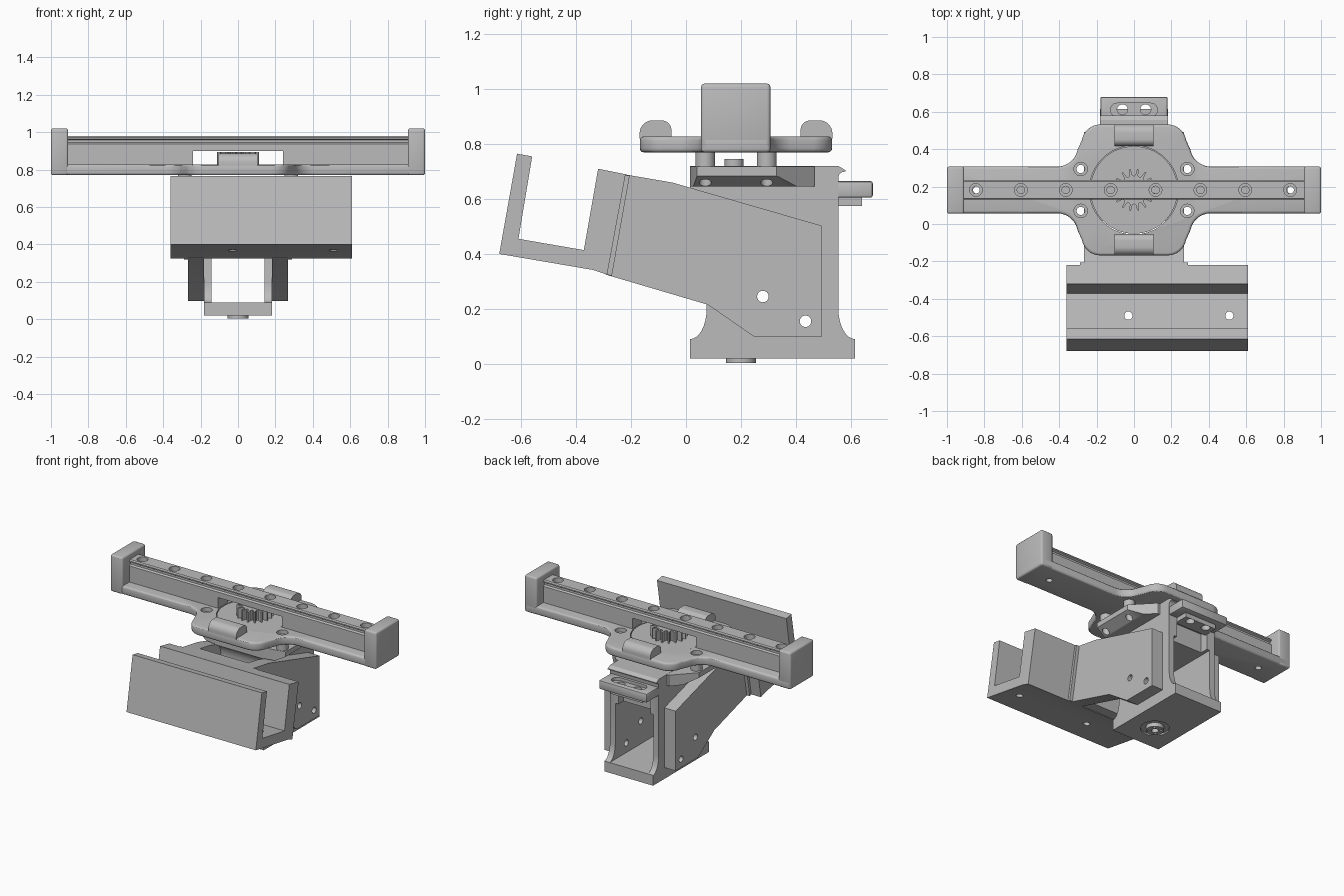
import bpy, bmesh
from math import sin, cos, pi, radians

if "Cube" in bpy.data.objects:
    bpy.data.objects.remove(bpy.data.objects["Cube"])

grey = bpy.data.materials.new("plain_grey")
grey.use_nodes = True
grey.diffuse_color = (0.5, 0.5, 0.5, 1)
grey.node_tree.nodes["Principled BSDF"].inputs["Base Color"].default_value = (0.5, 0.5, 0.5, 1)


def prism(name, pts, axis, a, b):
    """Extrude a 2D outline along an axis from a to b."""
    place = {"x": lambda p, h: (h, p[0], p[1]),
             "y": lambda p, h: (p[0], h, p[1]),
             "z": lambda p, h: (p[0], p[1], h)}[axis]
    bm = bmesh.new()
    low = [bm.verts.new(place(p, a)) for p in pts]
    high = [bm.verts.new(place(p, b)) for p in pts]
    bm.faces.new(low)
    bm.faces.new(high)
    for i in range(len(pts)):
        j = (i + 1) % len(pts)
        bm.faces.new((low[i], low[j], high[j], high[i]))
    bmesh.ops.recalc_face_normals(bm, faces=bm.faces)
    mesh = bpy.data.meshes.new(name)
    bm.to_mesh(mesh)
    bm.free()
    mesh.materials.append(grey)
    obj = bpy.data.objects.new(name, mesh)
    bpy.context.collection.objects.link(obj)
    return obj


def box(name, x0, x1, y0, y1, z0, z1):
    return prism(name, [(x0, y0), (x1, y0), (x1, y1), (x0, y1)], "z", z0, z1)


def cyl(name, u, v, r, a, b, axis="z", n=32):
    ring = [(u + r * cos(2 * pi * i / n), v + r * sin(2 * pi * i / n)) for i in range(n)]
    return prism(name, ring, axis, a, b)


def arc(cu, cv, ru, rv, start, end, n=8):
    ts = [radians(start + (end - start) * i / n) for i in range(n + 1)]
    return [(cu + ru * cos(t), cv + rv * sin(t)) for t in ts]


def apply(obj, mod):
    bpy.context.view_layer.objects.active = obj
    bpy.ops.object.modifier_apply(modifier=mod.name)


def cut(obj, *cutters):
    for cutter in cutters:
        mod = obj.modifiers.new("cut", "BOOLEAN")
        mod.operation = "DIFFERENCE"
        mod.solver = "EXACT"
        mod.object = cutter
        apply(obj, mod)
        bpy.data.objects.remove(cutter)
    return obj


def bevel(obj, width, segments=3):
    mod = obj.modifiers.new("bevel", "BEVEL")
    mod.width = width
    mod.segments = segments
    mod.limit_method = "ANGLE"
    mod.angle_limit = radians(40)
    apply(obj, mod)
    return obj


CY = 0.182          # centre line of the slide in y
HOLES = [-0.845 + 0.24 * i for i in range(8)]
SCREWS = [(sx * 0.285, CY + sy * 0.112) for sx in (-1, 1) for sy in (-1, 1)]

# Slide plate: long bar with a rounded wide middle
quarter = ([(1.0, 0.125)] + arc(0.41, 0.235, 0.11, 0.11, 270, 190)
           + arc(0.18, 0.25, 0.1, 0.1, 10, 90))
quads = [(1, 1), (-1, 1), (-1, -1), (1, -1)]
outline = []
for sx, sy in quads:
    part = [(sx * x, CY + sy * y) for x, y in quarter]
    outline += part if sx * sy > 0 else part[::-1]
plate = bevel(prism("slide_plate", outline, "z", 0.77, 0.828), 0.014)
cut(plate, cyl("c", 0, CY, 0.238, 0.7, 0.9, n=64))
for x, y in SCREWS:
    cut(plate, cyl("c", x, y, 0.036, 0.8, 0.9), cyl("c", x, y, 0.022, 0.7, 0.9))
for x in (HOLES[0], HOLES[-1]):
    cut(plate, cyl("c", x, CY, 0.02, 0.7, 0.9))

# Turntable disc and pinion
cyl("turntable_disc", 0, CY, 0.234, 0.772, 0.826, n=64)
teeth = 16
gear = []
for i in range(teeth):
    for step, r in ((0, 0.075), (0.3, 0.08), (0.42, 0.113), (0.62, 0.113), (0.74, 0.08)):
        t = 2 * pi * (i + step) / teeth
        gear.append((r * cos(t), CY + r * sin(t)))
prism("pinion_gear", gear, "z", 0.82, 0.895)

# End blocks, rail and rail supports
for s, side in ((-1, "right"), (1, "left")):
    x0, x1 = sorted((s * 0.908, s))
    bevel(box(side + "_end_block", x0, x1, CY - 0.127, CY + 0.125, 0.77, 1.02), 0.012)
    x0, x1 = sorted((s * 0.24, s * 0.915))
    support = box(side + "_rail_support", x0, x1, CY - 0.052, CY + 0.052, 0.82, 0.902)
    cut(support, cyl("c", s * 0.84, CY, 0.02, 0.7, 1))
half = [(0.052, 0.9), (0.052, 0.938), (0.04, 0.945), (0.04, 0.957), (0.052, 0.964), (0.052, 0.972), (0.046, 0.98)]
section = [(CY + y, z) for y, z in half] + [(CY - y, z) for y, z in half[::-1]]
rail = prism("guide_rail", section, "x", -0.912, 0.912)
for x in HOLES:
    cut(rail, cyl("c", x, CY, 0.034, 0.945, 1.1), cyl("c", x, CY, 0.02, 0.8, 1.1))

# Rounded clips on the front and back of the plate
for s, side in ((-1, "front"), (1, "back")):
    dome = ([(0.235, 0.82), (0.235, 0.852)] + arc(0.27, 0.85, 0.035, 0.036, 180, 90)
            + arc(0.305, 0.838, 0.046, 0.048, 90, 0) + [(0.351, 0.82)])
    prism(side + "_clip", [(CY + s * y, z) for y, z in dome], "x", -0.105, 0.105)

# Upright frame, flared at the foot and at the top front
profile = ([(0.015, 0.02), (0.615, 0.02)] + arc(0.615, 0.2, 0.06, 0.11, 270, 180)
           + arc(0.58, 0.68, 0.025, 0.02, 180, 90, 4) + [(0.58, 0.705), (0.555, 0.72), (0.015, 0.72), (0.015, 0.65)]
           + arc(0.015, 0.55, 0.06, 0.09, 90, 0) + arc(0.015, 0.2, 0.06, 0.11, 0, -90))
frame = prism("upright_frame", profile, "x", -0.183, 0.183)
cut(frame, box("c", -0.143, 0.143, -0.1, 0.8, 0.09, 0.47),
    box("c", -0.12, 0.12, 0.5, 0.8, 0.44, 0.6),
    cyl("c", 0, 0.2, 0.09, -0.1, 0.03))

# Foot bearing
foot = cut(cyl("foot_bearing", 0, 0.2, 0.055, 0.003, 0.05), cyl("c", 0, 0.2, 0.022, -0.1, 0.035))
for i in range(4):
    t = pi / 4 + i * pi / 2
    cut(foot, cyl("c", 0.038 * cos(t), 0.2 + 0.038 * sin(t), 0.009, -0.1, 0.03, n=12))

# Top platform with chamfered underside, spacers and centre pin
wing = [(0.2, 0.015), (0.33, 0.04), (0.33, 0.33), (0.2, 0.467)]
platform = prism("top_platform", wing + [(-x, y) for x, y in wing[::-1]], "z", 0.645, 0.719)
for s in (-1, 1):
    wedge = [(s * 0.25, 0.64), (s * 0.34, 0.69), (s * 0.34, 0.64)]
    cut(platform, prism("c", wedge, "y", -0.2, 0.7))
for i, (x, y) in enumerate(SCREWS):
    spacer = cyl("spacer_%d" % (i + 1), x, y, 0.036, 0.71, 0.775)
    cut(spacer, cyl("c", x, y, 0.022, 0.6, 0.9))
    cut(platform, cyl("c", x, y, 0.022, 0.6, 0.9))
cyl("centre_pin", 0, 0.175, 0.035, 0.71, 0.745)

# Rear tab with a slotted pocket and two holes
tab = bevel(box("rear_tab", -0.18, 0.18, 0.54, 0.68, 0.605, 0.665), 0.008, 2)
pad = box("rear_tab_pad", -0.12, 0.12, 0.54, 0.64, 0.575, 0.607)
slot = arc(0.09, 0.61, 0.036, 0.036, -90, 90) + arc(-0.09, 0.61, 0.036, 0.036, 90, 270)
cut(tab, prism("c", slot, "z", 0.645, 0.8))
for s in (-1, 1):
    for piece in (tab, pad):
        cut(piece, cyl("c", s * 0.062, 0.612, 0.028, 0.5, 0.8))

# Tilted channel
channel_profile = [(-0.68, 0.40), (-0.615, 0.765), (-0.56, 0.755), (-0.61, 0.455), (-0.372, 0.414),
                   (-0.32, 0.71), (-0.22, 0.69), (-0.287, 0.325), (-0.34, 0.342)]
channel = prism("tilted_channel", channel_profile, "x", -0.362, 0.61)
for x in (-0.03, 0.51):
    cut(channel, cyl("c", x, -0.49, 0.022, 0.2, 0.6))

# Bracket arms that clamp the frame, with a joining web
arm_profile = [(-0.225, 0.69), (-0.05, 0.66), (0.493, 0.503), (0.493, 0.097),
               (0.25, 0.097), (0.08, 0.215), (-0.293, 0.325)]
arms = []
for s, side in ((-1, "right"), (1, "left")):
    x0, x1 = sorted((s * 0.181, s * 0.268))
    arms.append(prism(side + "_arm", arm_profile, "x", x0, x1))
    # Chamfered corner between arm and channel
    x0, x1 = sorted((s * 0.26, s * 0.29))
    strip = [(-0.23, 0.689), (-0.205, 0.685), (-0.27, 0.32), (-0.295, 0.327)]
    prism(side + "_arm_corner", strip, "x", x0, x1)
prism("arm_web", [(-0.225, 0.69), (-0.15, 0.677), (-0.215, 0.325), (-0.29, 0.328)], "x", -0.185, 0.185)
for y, z in ((0.28, 0.245), (0.435, 0.155)):
    for piece in arms + [frame]:
        cut(piece, cyl("c", y, z, 0.021, -0.5, 0.5, "x"))

# Smooth the round surfaces, keep the edges sharp
bpy.ops.object.select_all(action="DESELECT")
for obj in bpy.context.collection.objects:
    if obj.type == "MESH":
        obj.select_set(True)
        bpy.context.view_layer.objects.active = obj
bpy.ops.object.shade_smooth_by_angle(angle=radians(30))
